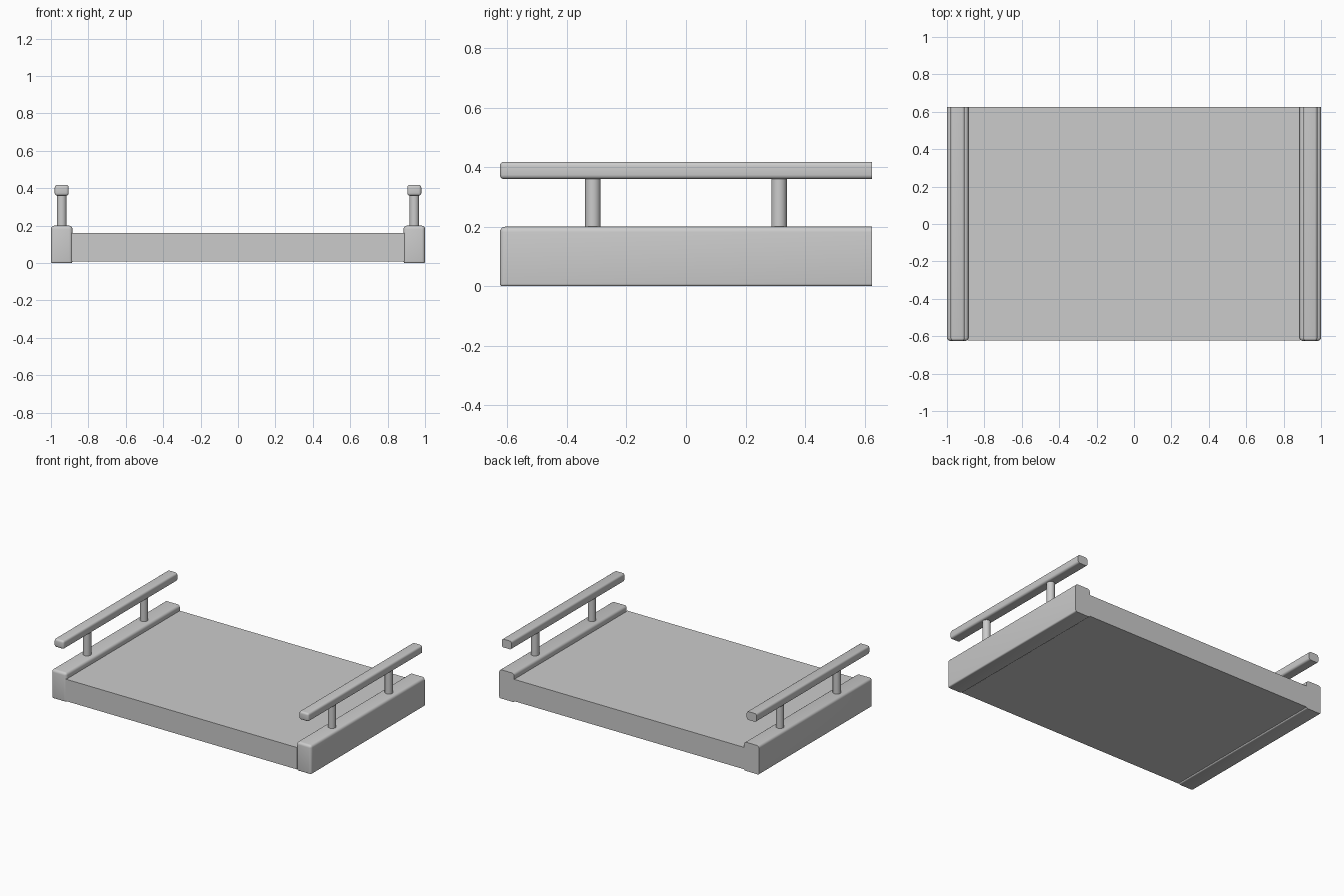
import bpy, bmesh
from mathutils import Matrix, Vector

if "Cube" in bpy.data.objects:
    bpy.data.objects.remove(bpy.data.objects["Cube"])

HALF_DEPTH = 0.625
HANDLE_X = 0.9425


def finish(name, bm, bevel=0.0, mirror=False):
    mesh = bpy.data.meshes.new(name)
    bm.to_mesh(mesh)
    bm.free()
    ob = bpy.data.objects.new(name, mesh)
    bpy.context.collection.objects.link(ob)
    bpy.ops.object.select_all(action='DESELECT')
    ob.select_set(True)
    bpy.context.view_layer.objects.active = ob
    if bevel:
        mod = ob.modifiers.new("rounding", 'BEVEL')
        mod.width = bevel
        mod.segments = 4
        mod.limit_method = 'WEIGHT'
    if mirror:
        mod = ob.modifiers.new("other_side", 'MIRROR')
        mod.use_axis = (True, False, False)
    for mod in list(ob.modifiers):
        bpy.ops.object.modifier_apply(modifier=mod.name)
    bpy.ops.object.shade_smooth_by_angle()
    return ob


def box(lo, hi):
    lo, hi = Vector(lo), Vector(hi)
    bm = bmesh.new()
    bmesh.ops.create_cube(bm, size=1, matrix=Matrix.Translation((lo + hi) / 2)
                          @ Matrix.Diagonal((*(hi - lo), 1)))
    return bm


def bar(name, x0, x1, z0, z1, radius, bottom_weight):
    """Rounded bar along y, left flat at the back end, on both sides."""
    bm = box((x0, -HALF_DEPTH, z0), (x1, HALF_DEPTH, z1))
    weight = bm.edges.layers.float.new("bevel_weight_edge")
    for e in bm.edges:
        a, b = (v.co for v in e.verts)
        if min(a.y, b.y) > 0:
            continue
        low = max(a.z, b.z) < (z0 + z1) / 2
        e[weight] = bottom_weight if low else 1.0
    return finish(name, bm, radius, True)


# Flat tray deck
finish("deck", box((-0.89, -HALF_DEPTH + 0.001, 0.008), (0.89, HALF_DEPTH, 0.16)))

# Raised side beams
bar("side_beam", 0.885, 1.0, 0.0, 0.2, 0.018, 0.5)

# Handle rails
bar("handle_rail", 0.905, 0.98, 0.36, 0.418, 0.014, 1.0)

# Round posts carrying the rails
posts = bmesh.new()
for y in (-0.3125, 0.3125):
    bmesh.ops.create_cone(posts, cap_ends=True, segments=32, radius1=0.026, radius2=0.026,
                          depth=0.18, matrix=Matrix.Translation((HANDLE_X, y, 0.28)))
finish("handle_posts", posts, mirror=True)
